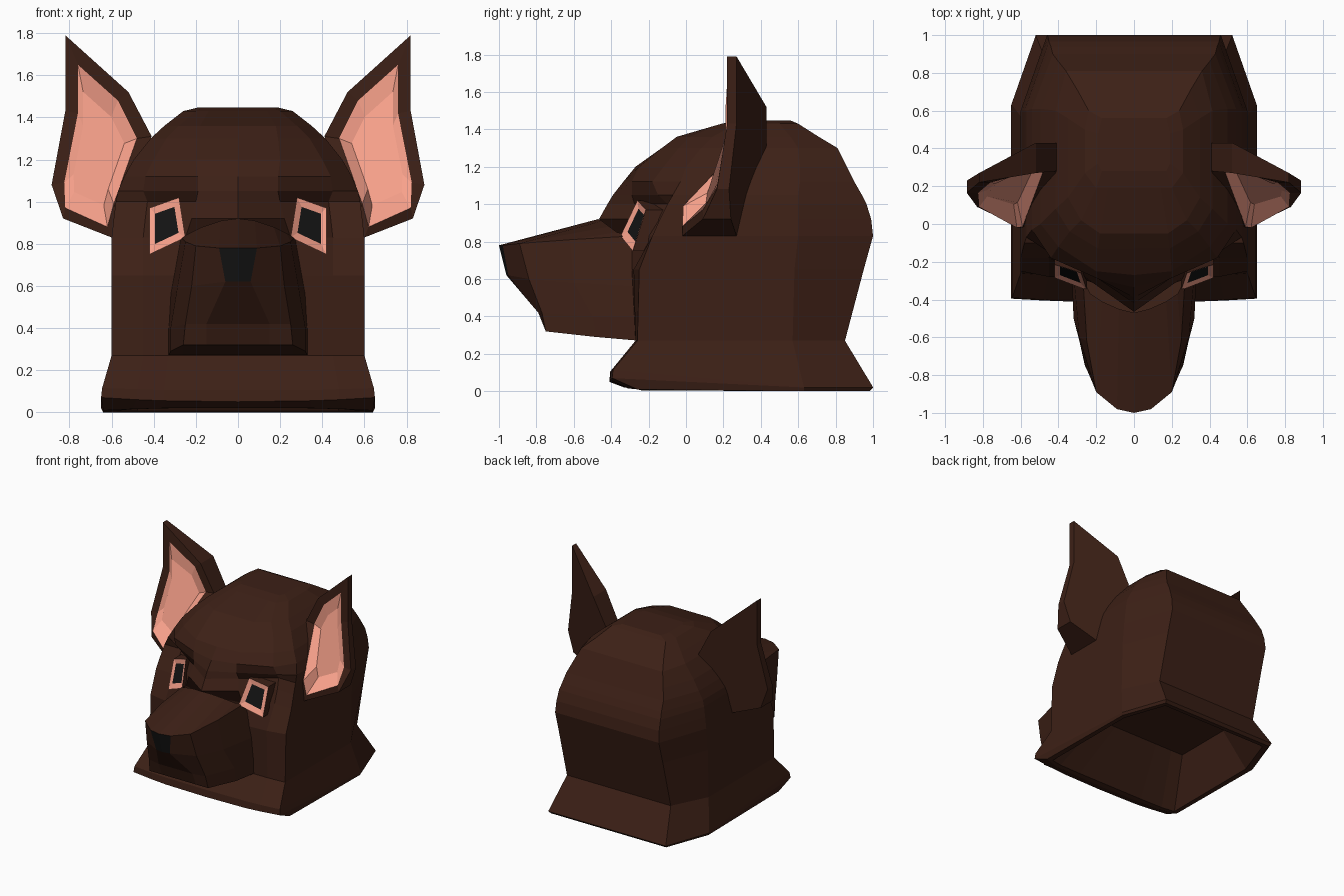
import bpy, bmesh
from mathutils import Vector


def mat(name, rgb):
    m = bpy.data.materials.new(name)
    m.diffuse_color = (*rgb, 1)
    return m


BROWN = mat("brown_fur", (0.046, 0.0145, 0.008))
PINK = mat("pink_skin", (0.95, 0.36, 0.26))
BLACK = mat("black", (0.007, 0.007, 0.007))


def grid(name, rows, mats, pick=None, wrap=False, cap0=False, cap1=False):
    """Skin rows of points into quads, then mirror across x = 0."""
    bm = bmesh.new()
    n = len(rows[0])
    for side in (1, -1):
        vs = [[bm.verts.new((x * side, y, z)) for x, y, z in r] for r in rows]
        for i in range(len(rows) - 1):
            for j in range(n if wrap else n - 1):
                k = (j + 1) % n
                f = bm.faces.new((vs[i][j], vs[i][k], vs[i + 1][k], vs[i + 1][j]))
                f.material_index = pick(i, j) if pick else 0
        for on, i in ((cap0, 0), (cap1, len(rows) - 1)):
            if on:
                f = bm.faces.new(vs[i])
                f.material_index = pick(i, 0) if pick else 0
    bmesh.ops.remove_doubles(bm, verts=bm.verts, dist=0.0005)
    bmesh.ops.recalc_face_normals(bm, faces=bm.faces)
    me = bpy.data.meshes.new(name)
    bm.to_mesh(me)
    bm.free()
    for m in mats:
        me.materials.append(m)
    ob = bpy.data.objects.new(name, me)
    bpy.context.collection.objects.link(ob)
    return ob


def ring(z, yf, mx, my, cx, cy, sx, sy, sby, bx, yb, lift=(0, 0, 0, 0)):
    """Half outline: front centre, mid, cheek, side front, side back, back.
    lift raises the four front points."""
    a, b, c, d = lift
    return [(0, yf, z + a), (mx, my, z + b), (cx, cy, z + c), (sx, sy, z + d),
            (sx, sby, z), (bx, yb, z), (0, yb, z)]


# Head shell, bottom to crown
head = [
    (.27, -.27, .33, -.27, .45, -.27, .60, -.26, .57, .46, .85),
    (.65, -.29, .30, -.29, .45, -.28, .60, -.25, .58, .46, .95),
    (.83, -.35, .25, -.30, .45, -.18, .60, -.18, .60, .46, 1.0),
    (.92, -.465, .22, -.31, .44, -.13, .59, -.14, .60, .455, .99),
    (1.0, -.42, .20, -.275, .43, -.10, .58, -.10, .60, .45, .965),
    (1.05, -.39, .19, -.29, .45, -.15, .57, -.07, .60, .44, .94),
    (1.12, -.335, .19, -.29, .44, -.18, .54, -.03, .61, .43, .90),
    (1.2, -.27, .20, -.25, .40, -.12, .495, 0, .61, .40, .86),
    (1.3, -.13, .19, -.13, .34, -.04, .415, .08, .60, .36, .81),
    (1.36, -.05, .18, -.05, .28, .02, .35, .14, .56, .30, .71),
    (1.43, .19, .14, .19, .20, .19, .26, .27, .50, .24, .60),
    (1.447, .28, .12, .28, .17, .28, .19, .32, .48, .17, .56),
]
grid("head", [ring(*r) for r in head], [BROWN], cap1=True)

# Flared neck collar with a hollow underside; its lip rises at the front
collar = [
    (.33, .02, .2, .02, .35, .02, .46, .02, .5, .36, .70),
    (.005, -.28, .3, -.28, .5, -.27, .60, -.24, .60, .48, .94, (.015, .015, .01, 0)),
    (0, -.33, .35, -.32, .5, -.31, .64, -.26, .63, .51, .98, (.02, .02, .015, .01)),
    (.02, -.41, .35, -.41, .48, -.405, .65, -.395, .63, .52, 1.0, (.03, .035, .04, .05)),
    (.025, -.405, .35, -.40, .48, -.40, .645, -.39, .63, .52, .998, (.08, .08, .085, .09)),
    (.27, -.27, .33, -.27, .45, -.27, .60, -.26, .57, .46, .85),
]
grid("neck_collar", [ring(*r) for r in collar], [BROWN], cap0=True)

# Muzzle: bridge, top edge, nose base, lip, chin, underside
muzzle = [
    [(0, -.47, .92), (.08, -.45, .91), (.17, -.41, .88), (.23, -.37, .85), (.27, -.29, .83)],
    [(0, -1, .78), (.09, -.98, .78), (.20, -.89, .79), (.25, -.62, .81), (.27, -.29, .83)],
    [(0, -.96, .62), (.06, -.95, .62), (.22, -.84, .60), (.29, -.60, .58), (.32, -.27, .56)],
    [(0, -.79, .42), (.15, -.79, .42), (.25, -.77, .42), (.32, -.50, .40), (.33, -.25, .40)],
    [(0, -.75, .32), (.15, -.75, .32), (.26, -.75, .32), (.32, -.48, .29), (.33, -.25, .27)],
]
muzzle.append([(x, -.25, .27) for x, y, z in muzzle[-1]])
grid("muzzle_and_nose", muzzle, [BROWN, BLACK],
     pick=lambda i, j: 1 if (i, j) == (1, 0) else 0)

# Ears: front and back outlines, rim, and a sunken pink bowl
front = [Vector(p) for p in (
    (.82, .22, 1.79), (.52, .27, 1.52), (.41, .28, 1.31), (.575, -.015, .95), (.60, -.02, .83),
    (.83, .09, .92), (.885, .165, 1.08), (.82, .22, 1.43))]
back_y = (.27, .43, .43, .30, .27, .24, .23, .27)
back = [Vector((p.x, y, p.z)) for p, y in zip(front, back_y)]
rim_xz = ((.76, 1.65), (.57, 1.48), (.48, 1.30), (.59, .99), (.62, .88),
          (.82, .97), (.825, 1.09), (.76, 1.42))
rim = [Vector((x, p.y, z)) for p, (x, z) in zip(front, rim_xz)]
mid = sum(rim, Vector()) / len(rim)
bowl = [p.lerp(mid, .3) + Vector((0, (b.y - f.y) * .25, 0))
        for p, f, b in zip(rim, front, back)]
grid("ears", [back, front, rim, bowl], [BROWN, PINK],
     pick=lambda i, j: 1 if i >= 2 else 0, wrap=True, cap0=True, cap1=True)

# Eyes: brown sockets, pink lids around a slightly sunken black pupil
lid = [Vector(p) for p in (
    (.25, -.35, .83), (.28, -.26, 1.02), (.42, -.215, .97), (.42, -.285, .75))]
centre = sum(lid, Vector()) / 4
pupil = [p.lerp(centre, .35) + Vector((0, .012, 0)) for p in lid]
root = [p + Vector((0, .12, 0)) for p in lid]
grid("eye_lids", [root, lid, pupil], [BROWN, PINK], pick=lambda i, j: i, wrap=True)
grid("pupils", [pupil[:2], [pupil[3], pupil[2]]], [BLACK])
